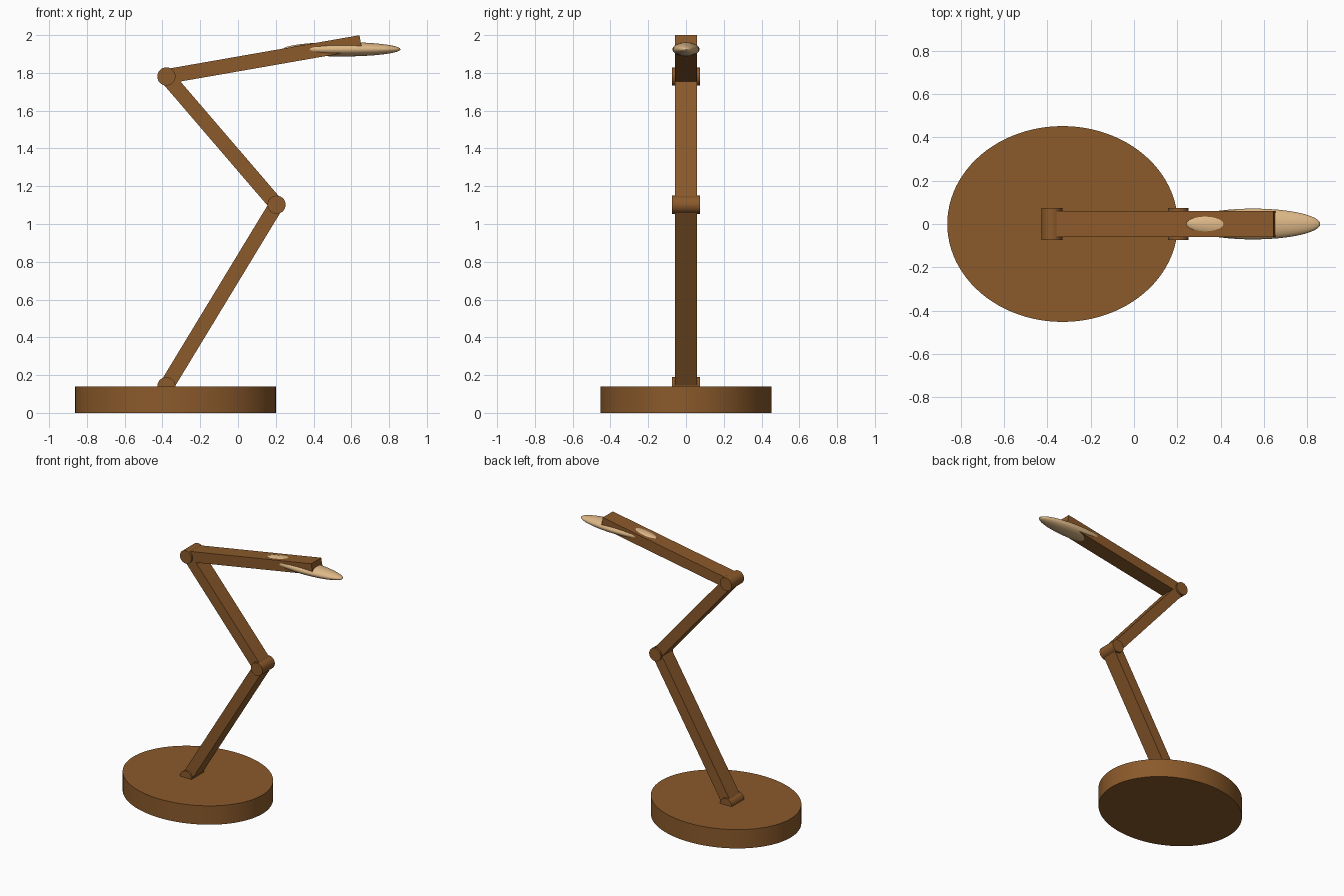
import bpy
import math
from mathutils import Vector

cube = bpy.data.objects.get("Cube")
if cube:
    bpy.data.objects.remove(cube, do_unlink=True)


def make_material(name, color):
    mat = bpy.data.materials.new(name)
    mat.use_nodes = True
    mat.diffuse_color = color
    mat.node_tree.nodes["Principled BSDF"].inputs["Base Color"].default_value = color
    return mat


wood = make_material("brown_wood", (0.258, 0.102, 0.024, 1))
cream = make_material("pale_tan", (0.73, 0.479, 0.242, 1))


def finish(name, mat, scale, smooth=True):
    """Name, size and colour the primitive just added."""
    obj = bpy.context.object
    obj.name = name
    obj.scale = scale
    bpy.ops.object.transform_apply(location=False, rotation=False, scale=True)
    obj.data.materials.append(mat)
    if smooth:
        bpy.ops.object.shade_smooth_by_angle(angle=math.radians(35))
    return obj


def add_arm(name, start, end, depth=0.078, width=0.118):
    """Square bar running between two points in the xz plane."""
    span = end - start
    bpy.ops.mesh.primitive_cube_add(
        size=1, location=(start + end) / 2,
        rotation=(0, -math.atan2(span.z, span.x), 0))
    finish(name, wood, (span.length, width, depth), smooth=False)


def add_joint(name, center):
    """Hinge pin lying along y."""
    bpy.ops.mesh.primitive_cylinder_add(
        vertices=48, radius=0.048, depth=0.146, location=center,
        rotation=(math.pi / 2, 0, 0))
    finish(name, wood, (1, 1, 1))


# Oval base
bpy.ops.mesh.primitive_cylinder_add(
    vertices=96, radius=1, depth=0.14, location=(-0.33, 0, 0.07))
finish("base", wood, (0.532, 0.452, 1))

# Hinges and arms
foot = Vector((-0.379, 0, 0.141))
elbow = Vector((0.204, 0, 1.102))
shoulder = Vector((-0.379, 0, 1.781))
tip = Vector((0.65, 0, 1.961))

for name, point in (("foot_joint", foot), ("middle_joint", elbow), ("top_joint", shoulder)):
    add_joint(name, point)

add_arm("lower_arm", foot, elbow)
add_arm("upper_arm", elbow, shoulder)
add_arm("head_arm", shoulder, tip)

# Long oval lamp shade sunk into the head arm
bpy.ops.mesh.primitive_uv_sphere_add(
    segments=48, ring_count=32, radius=1, location=(0.55, 0, 1.925))
finish("lamp_shade", cream, (0.31, 0.071, 0.038))
